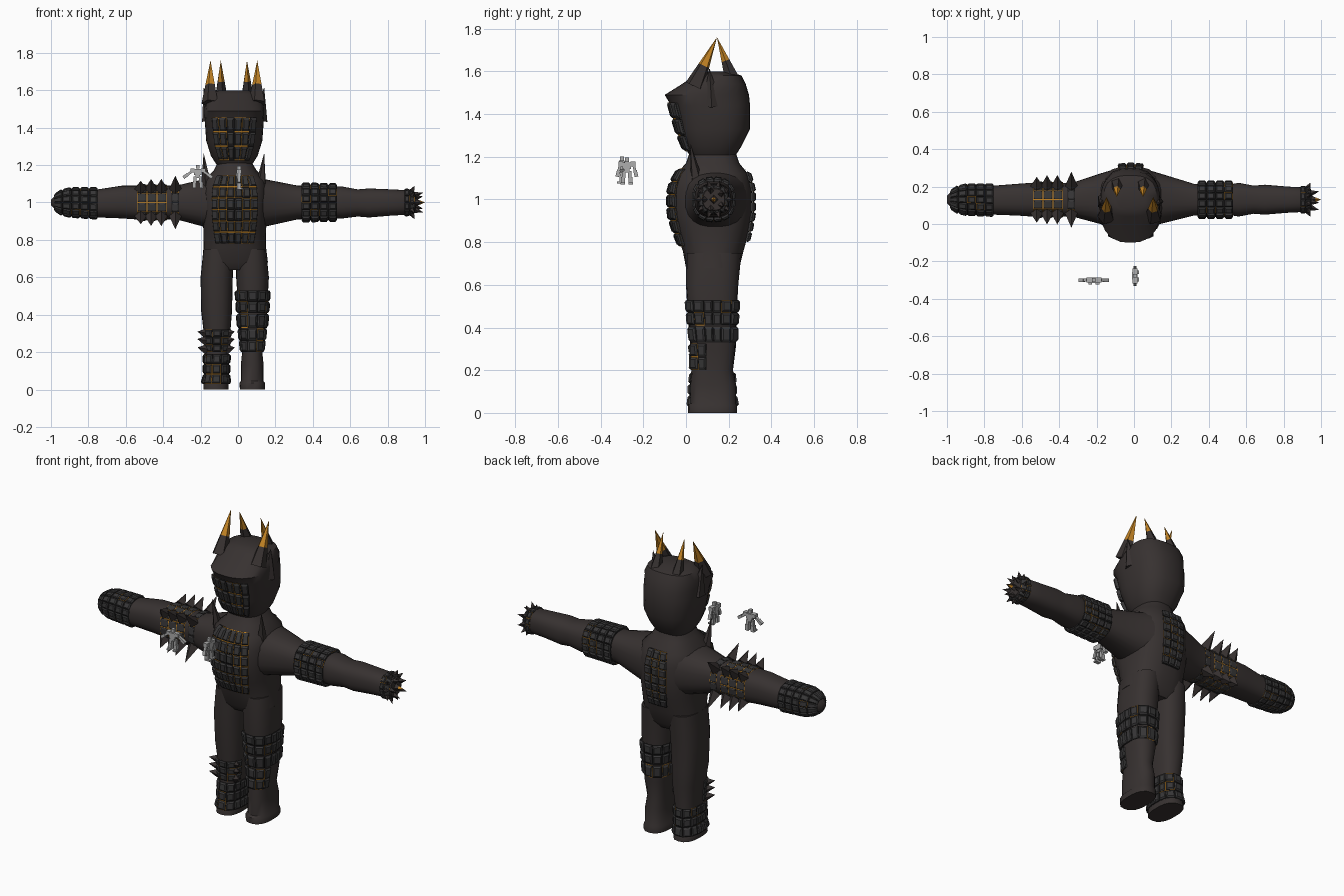
import bpy, bmesh, math, random
from math import pi, cos, sin, radians
from mathutils import Vector, Matrix

random.seed(4)
if "Cube" in bpy.data.objects:
    bpy.data.objects.remove(bpy.data.objects["Cube"])


def material(name, rgb):
    m = bpy.data.materials.new(name)
    m.use_nodes = True
    m.diffuse_color = (*rgb, 1)
    bsdf = next(n for n in m.node_tree.nodes if n.type == 'BSDF_PRINCIPLED')
    bsdf.inputs["Base Color"].default_value = (*rgb, 1)
    bsdf.inputs["Roughness"].default_value = 0.8
    return m


SKIN = material("dark brown skin", (0.038, 0.031, 0.030))
PAD = material("charcoal plate", (0.038, 0.037, 0.038))
GAP = material("black gap", (0.010, 0.009, 0.009))
GLOW = material("amber glow", (0.55, 0.23, 0.018))
GREY = material("light grey", (0.42, 0.42, 0.42))


def finish(name, bm, mats, smooth=False):
    bmesh.ops.recalc_face_normals(bm, faces=bm.faces)
    me = bpy.data.meshes.new(name)
    bm.to_mesh(me)
    bm.free()
    for m in mats:
        me.materials.append(m)
    ob = bpy.data.objects.new(name, me)
    bpy.context.collection.objects.link(ob)
    if smooth:
        bpy.ops.object.select_all(action='DESELECT')
        ob.select_set(True)
        bpy.context.view_layer.objects.active = ob
        bpy.ops.object.shade_smooth_by_angle(angle=radians(45))
    return ob


# A ring is (position along axis, low, high of first cross direction, low, high of second)
def ring_at(rings, t):
    rs = sorted(rings)
    for a, b in zip(rs, rs[1:]):
        if t <= b[0]:
            k = max(0, (t - a[0]) / (b[0] - a[0]))
            return [p + (q - p) * k for p, q in zip(a, b)]
    return rs[-1]


def surface(rings, axis, t, ang, h=0, n=2.6):
    _, a0, a1, b0, b1 = ring_at(rings, t)
    c, s = cos(ang), sin(ang)
    r = (abs(2 * c / (a1 - a0)) ** n + abs(2 * s / (b1 - b0)) ** n) ** (-1 / n) + h
    a, b = (a0 + a1) / 2 + r * c, (b0 + b1) / 2 + r * s
    return Vector((a, b, t)) if axis == 'z' else Vector((t, a, b))


def loft(name, rings, axis, sides=24):
    bm = bmesh.new()
    loops = [[bm.verts.new(surface(rings, axis, r[0], 2 * pi * i / sides))
              for i in range(sides)] for r in rings]
    for p, q in zip(loops, loops[1:]):
        for i in range(sides):
            j = (i + 1) % sides
            bm.faces.new((p[i], p[j], q[j], q[i]))
    bm.faces.new(loops[0])
    bm.faces.new(loops[-1])
    return finish(name, bm, [SKIN], True)


def plates(name, rings, axis, t0, t1, mid, half, nu, nv, h=0.018, glow=0.3, gap=0.05):
    """Grid of puffy plates over a glowing sheet, hugging a lofted surface."""
    bm = bmesh.new()

    def pt(u, v, k):
        return bm.verts.new(surface(rings, axis, t0 + (t1 - t0) * v / nv,
                                    radians(mid - half + 2 * half * u / nu), k))
    for i in range(nu):
        for j in range(nv):
            levels = []
            for g, k in ((gap, -0.005), (gap, h * 0.6), (gap + 0.14, h)):
                levels.append([pt(i + x, j + y, k) for x, y in
                               ((g, g), (1 - g, g), (1 - g, 1 - g), (g, 1 - g))])
            for lo, hi in zip(levels, levels[1:]):
                for e in range(4):
                    f = (e + 1) % 4
                    bm.faces.new((lo[e], lo[f], hi[f], hi[e]))
            bm.faces.new(levels[-1])
            bm.faces.new(levels[0][::-1])
            # Sheet under the plate
            sheet = bm.faces.new([pt(i + x, j + y, h * 0.45) for x, y in
                                  ((0, 0), (1, 0), (1, 1), (0, 1))])
            sheet.material_index = 2 if random.random() < glow else 1
    return finish(name, bm, [PAD, GAP, GLOW])


def spike(name, base, tip, r, split=None, sides=5):
    """Cone from base to tip, amber beyond the split fraction."""
    base, tip = Vector(base), Vector(tip)
    q = (tip - base).to_track_quat('Z', 'Y')
    bm = bmesh.new()
    rows = [[bm.verts.new(base.lerp(tip, k) + q @ Vector((cos(a), sin(a), 0)) * r * (1 - k))
             for a in (2 * pi * i / sides for i in range(sides))] for k in (0, split or 0.5)]
    top = bm.verts.new(tip)
    for i in range(sides):
        j = (i + 1) % sides
        bm.faces.new((rows[0][i], rows[0][j], rows[1][j], rows[1][i]))
        f = bm.faces.new((rows[1][i], rows[1][j], top))
        f.material_index = 1 if split else 0
    bm.faces.new(rows[0][::-1])
    return finish(name, bm, [SKIN, GLOW])


# Body masses
torso = [(0.64, -.15, .11, .03, .22), (0.68, -.19, .16, .0, .25), (0.76, -.185, .15, -.015, .27),
         (0.85, -.185, .15, -.05, .295), (0.93, -.19, .155, -.075, .31), (1.05, -.195, .16, -.075, .31),
         (1.12, -.185, .15, -.045, .29), (1.17, -.13, .10, 0, .25), (1.23, -.10, .065, .02, .23)]
head = [(1.17, -.09, .05, .04, .21), (1.21, -.12, .08, .015, .235), (1.25, -.145, .105, -.01, .26),
        (1.33, -.17, .13, -.04, .3), (1.44, -.178, .138, -.07, .3), (1.49, -.18, .14, -.10, .295),
        (1.54, -.178, .138, -.02, .28), (1.58, -.16, .12, .04, .26), (1.6, -.10, .06, .07, .2)]
right_arm = [(-.08, -.05, .30, .84, 1.16), (-.18, 0, .27, .87, 1.125), (-.33, .04, .22, .91, 1.09),
             (-.55, .04, .22, .91, 1.09), (-.62, .045, .215, .915, 1.09), (-.75, .05, .205, .92, 1.07),
             (-.9, .055, .205, .93, 1.07), (-.96, .07, .19, .945, 1.055), (-1, .11, .15, .985, 1.015)]
left_arm = [(.04, -.05, .30, .84, 1.16), (.14, 0, .27, .87, 1.125), (.32, .045, .215, .91, 1.09),
            (.53, .045, .215, .915, 1.085), (.56, .04, .22, .915, 1.085), (.64, .055, .205, .925, 1.07),
            (.7, .05, .21, .92, 1.075), (.82, .06, .2, .93, 1.07), (.92, .065, .195, .935, 1.065),
            (.95, .08, .18, .95, 1.05)]
right_leg = [(0, -.185, -.05, .01, .24), (.04, -.185, -.05, .015, .235), (.05, -.175, -.055, .02, .23),
             (.12, -.175, -.055, .02, .225), (.2, -.175, -.05, .03, .22), (.32, -.185, -.04, .02, .235),
             (.42, -.197, -.032, .01, .235), (.6, -.2, -.028, 0, .245), (.75, -.185, -.02, .0, .26)]
left_leg = [(0, .01, .145, .01, .24), (.035, .008, .145, .01, .24), (.045, .015, .137, .02, .235),
            (.13, .015, .137, .02, .235), (.2, .022, .13, .025, .22), (.3, .008, .145, .03, .23),
            (.42, .002, .155, .015, .235), (.6, -.01, .165, 0, .245), (.75, -.01, .15, .0, .26)]
loft("torso", torso, 'z')
loft("head", head, 'z')
loft("right_arm", right_arm, 'x')
loft("left_arm", left_arm, 'x')
loft("right_leg", right_leg, 'z')
loft("left_leg", left_leg, 'z')

# Armour plates
plates("face_mask", head, 'z', 1.225, 1.455, -90, 37, 6, 3, glow=0.6)
plates("chest_armour", torso, 'z', 0.78, 1.145, -90, 36, 6, 6, glow=0.75)
plates("back_armour", torso, 'z', 0.80, 1.13, 90, 20, 3, 7, glow=0.35)
plates("left_elbow_band", left_arm, 'x', .34, .53, 0, 180, 16, 4, glow=0.15)
plates("right_elbow_band", right_arm, 'x', -.54, -.38, 0, 180, 12, 3, h=0.008, glow=1)
plates("right_upper_band", right_arm, 'x', -.355, -.315, 0, 180, 12, 1, h=0.008, glow=0.6)
plates("right_hand_plates", right_arm, 'x', -.985, -.75, 0, 180, 14, 5, h=0.012, glow=0.12)
plates("left_hand_plates", left_arm, 'x', .89, .945, 0, 180, 12, 2, h=0.008, glow=0.25)
plates("left_thigh_band_upper", left_leg, 'z', .41, .53, 0, 180, 14, 2, h=0.014, glow=0.3)
plates("left_thigh_band_lower", left_leg, 'z', .33, .405, 0, 180, 14, 1, h=0.014, glow=0.3)
plates("left_knee_plates", left_leg, 'z', .2, .325, -90, 65, 5, 2, h=0.014, glow=0.35)
plates("right_knee_plates", right_leg, 'z', .2, .32, -90, 65, 5, 3, h=0.012, glow=0.25)
plates("right_shin_band", right_leg, 'z', .03, .19, 0, 180, 14, 3, h=0.014, glow=0.25)

# Horns, ear points and collar spikes, mirrored about the body's centre line
MID = -0.022
for side, label in ((-1, "right"), (1, "left")):
    spike(label + "_front_horn", (MID + side * .125, .04, 1.53), (MID + side * .125, .145, 1.76), .048, .42)
    spike(label + "_rear_horn", (MID + side * .07, .225, 1.54), (MID + side * .07, .145, 1.76), .04, .5)
    spike(label + "_ear_point", (MID + side * .13, .12, 1.44), (MID + side * .162, .11, 1.615), .05)
    spike(label + "_collar_spike", (MID + side * .145, .05, 1.09), (MID + side * .162, .02, 1.265), .03)

# Spikes on the corners of the right arm bands
for x, reach in ((-.52, .122), (-.465, .132), (-.41, .132), (-.335, .15)):
    for sy in (-1, 1):
        for sz in (-1, 1):
            spike("arm_spike", (x, .13 + sy * .072, 1 + sz * .072),
                  (x, .13 + sy * reach, 1 + sz * reach * 0.95), .034, sides=4)

# Spikes around the left fist and on its end
for i in range(10):
    a = 2 * pi * i / 10
    c, s = cos(a), sin(a)
    spike("fist_spike", (.925, .13 + .055 * c, 1 + .055 * s), (.945, .13 + .092 * c, 1 + .095 * s), .02, sides=4)
    if i % 2:
        spike("knuckle_spike", (.935, .13 + .04 * c, 1 + .04 * s), (.99, .13 + .055 * c, 1 + .055 * s), .02, sides=4)
spike("fist_end_spike", (.94, .13, 1), (1.0, .13, 1), .025, .5, sides=4)

# Spikes beside the right knee
for z in (.215, .26, .3):
    for side in (-1, 1):
        spike("knee_spike", (-.115 + side * .055, .06, z), (-.117 + side * .1, .035, z + .01), .028, sides=4)


# Small floating robots
def robot(name, x, y, z, turn, spread):
    bm = bmesh.new()

    def box(cx, cz, sx, sy, sz, tilt=0, cy=0):
        m = Matrix.Translation((cx, cy, cz)) @ Matrix.Rotation(tilt, 4, 'Y') @ Matrix.Diagonal((sx, sy, sz, 1))
        bmesh.ops.create_cube(bm, size=1, matrix=m)
    box(0, .088, .04, .03, .032)
    box(0, .066, .026, .024, .02)
    box(0, .116, .018, .02, .02)
    for s in (-1, 1):
        box(s * .029, .096, .022, .026, .022)
        dx, dz = sin(spread), -cos(spread)
        box(s * (.032 + .018 * dx), .09 + .018 * dz, .013, .015, .032, -s * spread)
        box(s * (.032 + .04 * dx), .09 + .04 * dz, .017, .018, .03, -s * spread)
        box(s * .014, .047, .016, .018, .034)
        box(s * .018, .018, .019, .022, .034)
        box(s * .019, .004, .021, .034, .009, cy=-.006)
    bmesh.ops.transform(bm, matrix=Matrix.Translation((x, y, z)) @ Matrix.Rotation(turn, 4, 'Z'), verts=bm.verts)
    finish(name, bm, [GREY])


robot("small_robot_spread", -.215, -.30, 1.075, 0, radians(55))
robot("small_robot_sideways", .005, -.277, 1.07, pi / 2, radians(14))
